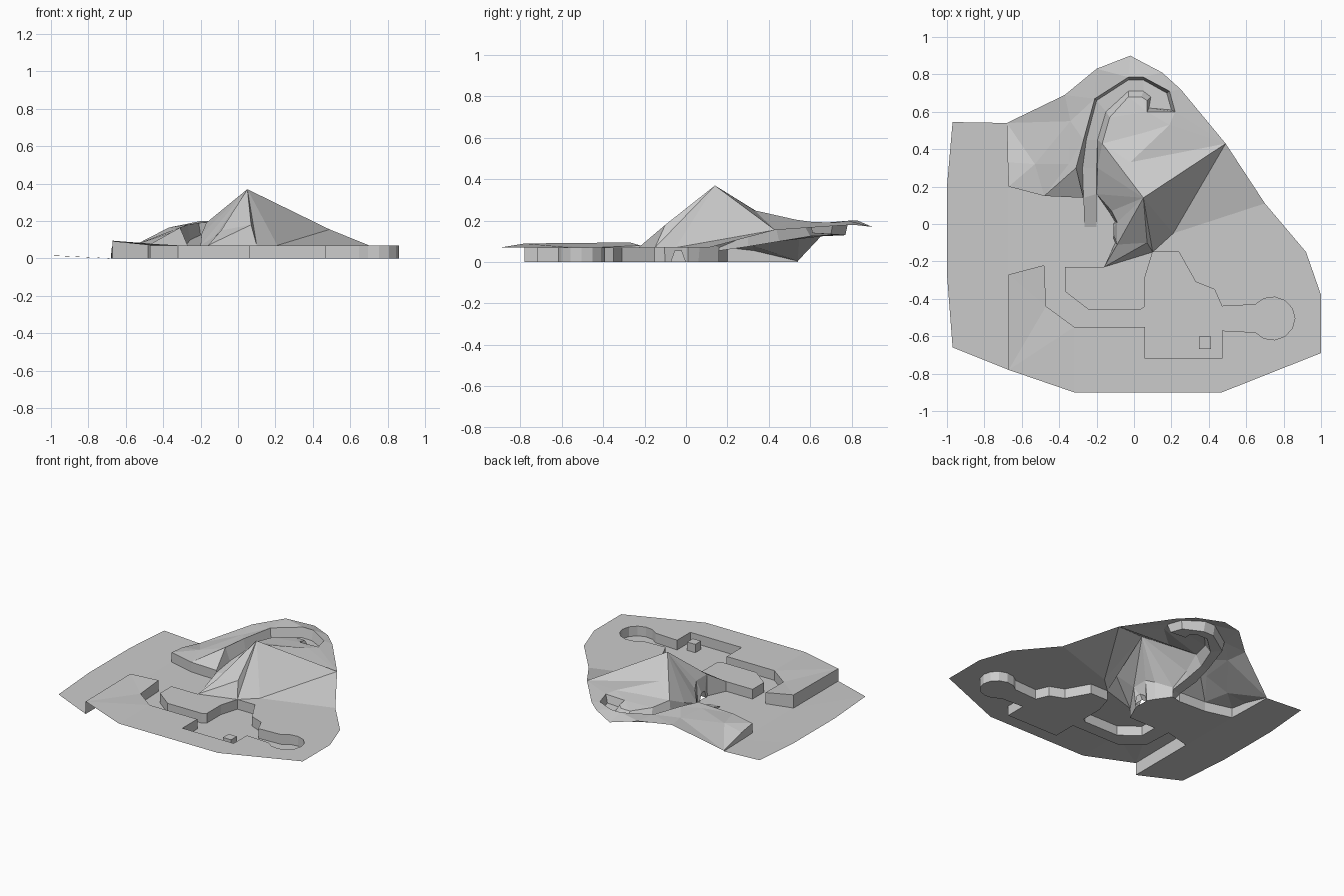
import bpy, math
from mathutils import Vector
from mathutils.geometry import delaunay_2d_cdt

if "Cube" in bpy.data.objects:
    bpy.data.objects.remove(bpy.data.objects["Cube"])


def make(name, verts, faces):
    me = bpy.data.meshes.new(name)
    me.from_pydata(verts, [], faces)
    ob = bpy.data.objects.new(name, me)
    bpy.context.collection.objects.link(ob)
    return ob


def sheet(name, outline, inner=(), ridges=()):
    """Triangulated height surface: outline plus inner points and forced ridge lines."""
    pts = list(outline) + list(inner)
    edges = [(pts.index(a), pts.index(b)) for a, b in ridges]
    r = delaunay_2d_cdt([Vector(p[:2]) for p in pts], edges,
                        [list(range(len(outline)))], 1, 1e-5)
    verts = [(v.x, v.y, pts[o[0]][2] if o else 0.07) for v, o in zip(r[0], r[3])]
    return make(name, verts, r[2])


def strip(name, a, b):
    """Quads between two polylines of equal length."""
    n = len(a)
    return make(name, list(a) + list(b),
                [(i, i + 1, n + i + 1, n + i) for i in range(n - 1)])


def at(pts, z):
    return [(p[0], p[1], z) for p in pts]


H = 0.07

# sunken channel edge: south side, round pit, courtyard
pit = [(0.74 + 0.12 * math.cos(math.radians(t)), -0.505 + 0.115 * math.sin(math.radians(t)), H)
       for t in range(-140, 141, 28)]
channel = [(-0.67, -0.78, 0.09), (-0.67, -0.27, 0.095), (-0.48, -0.22, 0.08)]
channel += at([(-0.47, -0.44), (-0.32, -0.55), (0.06, -0.55), (0.06, -0.72),
               (0.47, -0.72), (0.47, -0.57)], H)
channel += pit + at([(0.47, -0.44), (0.43, -0.35), (0.33, -0.31), (0.24, -0.15)], H)
foot = (0.1, -0.15, H)
corner = (-0.16, -0.23, H)
channel.append(foot)
block = [foot] + at([(0.06, -0.28), (0.06, -0.44), (0.03, -0.46), (-0.24, -0.46),
                     (-0.37, -0.36), (-0.37, -0.23)], H) + [corner]

# mountain west cliff, top and base
cliff = [corner, (-0.09, -0.11, 0.15), (-0.09, 0.01, 0.15), (-0.12, 0.07, 0.12), (-0.2, 0.16, 0.07)]
base = [(-0.16, -0.23, 0), (-0.1, -0.1, 0), (-0.1, 0.01, 0), (-0.13, 0.06, 0), (-0.2, 0.16, 0)]

# west hill edge
hill = [(-0.27, 0.14, 0.07), (-0.48, 0.15, 0.07), (-0.67, 0.2, 0.07),
        (-0.675, 0.33, 0.055), (-0.68, 0.54, 0.005)]

# low ground
west = [(-0.97, 0.545, 0.015), (-1, 0.2, 0.015), (-1, -0.27, 0.015), (-0.97, -0.66, 0.015)]
sheet("low_ground", at(channel + block[1:-1], 0) + base + at(hill, 0) + west)
strip("channel_wall", channel, at(channel, 0))
strip("block_wall", block, at(block, 0))
strip("hill_wall", hill, at(hill, 0))

# plateaus
east_foot = [(0.7, 0.11, H), (0.21, -0.05, H)]
rim = at([(-0.32, -0.9), (0.47, -0.9), (1, -0.69), (1, -0.38), (0.92, -0.15)], H)
sheet("south_plateau", channel[:1] + rim + east_foot + channel[:0:-1])
sheet("middle_block", block[::-1])

# spiral path
floor_out = [(-0.265, -0.015, 0), (-0.27, 0.14, 0.055), (-0.275, 0.3, 0.075), (-0.255, 0.45, 0.1),
             (-0.2, 0.66, 0.125), (-0.03, 0.77, 0.13), (0.05, 0.77, 0.13),
             (0.175, 0.7, 0.135), (0.2, 0.61, 0.14)]
floor_in = [(-0.2, -0.015, 0), (-0.2, 0.16, 0.055), (-0.2, 0.3, 0.075), (-0.195, 0.45, 0.1),
            (-0.15, 0.6, 0.125), (-0.03, 0.71, 0.13), (0.05, 0.71, 0.13),
            (0.09, 0.68, 0.135), (0.08, 0.62, 0.14)]
rim_out = [(-0.27, 0.14, 0.07), (-0.31, 0.3, 0.165), (-0.27, 0.45, 0.18), (-0.21, 0.67, 0.19),
           (-0.03, 0.785, 0.2), (0.05, 0.785, 0.2), (0.19, 0.71, 0.19), (0.22, 0.6, 0.195)]
rim_in = [(-0.2, 0.16, 0.07), (-0.195, 0.3, 0.13), (-0.17, 0.43, 0.19), (-0.13, 0.57, 0.18),
          (-0.03, 0.68, 0.17), (0.04, 0.68, 0.17), (0.07, 0.66, 0.18), (0.07, 0.6, 0.19)]
strip("path_floor", floor_in, floor_out)
strip("path_outer_wall", floor_out[1:], rim_out)
strip("path_inner_wall", rim_in, floor_in[1:])
strip("ramp_left_side", floor_out[:2], at(floor_out[:2], 0))
strip("ramp_right_side", at(floor_in[:2], 0), floor_in[:2])
make("path_end_wall", [floor_in[-1], rim_in[-1], rim_out[-1], floor_out[-1]], [(0, 1, 2, 3)])

# west hill and northern apron
apron = [(0.25, 0.72, 0.175), (0.15, 0.81, 0.18), (-0.02, 0.9, 0.17),
         (-0.2, 0.83, 0.2), (-0.37, 0.69, 0.165)]
sheet("north_hill", rim_out + apron + hill[:0:-1],
      [(-0.35, 0.32, 0.14), (-0.53, 0.32, 0.08), (-0.34, 0.55, 0.155)])

# mountain
peak = (0.05, 0.14, 0.37)
shoulder = (-0.02, 0.33, 0.25)
ledge = (0.07, -0.1, 0.18)
east = (0.49, 0.43, 0.155)
dip, knob = (0.06, 0.49, 0.2), (0.19, 0.53, 0.205)
sheet("mountain",
      [foot, east_foot[1], east_foot[0], east, apron[0]] + rim_out[-1:] + rim_in[::-1] + cliff[-2::-1],
      [peak, shoulder, ledge, dip, knob],
      [(peak, east), (peak, foot), (peak, shoulder), (shoulder, east), (peak, rim_in[2]),
       (east, east_foot[1]), (peak, cliff[1]), (ledge, cliff[1]), (ledge, corner)])

# cave door in the west cliff
strip("cliff_south", cliff[:2], base[:2])
strip("cliff_north", cliff[2:], base[2:])
arch = [base[1], cliff[1], cliff[2], base[2]]
door = [(-0.11, -0.075, 0), (-0.11, -0.055, 0.055), (-0.11, -0.02, 0.055), (-0.11, 0, 0)]
back = [(-0.07, y, z) for _, y, z in door]
strip("door_surround", arch, door)
strip("door_recess", door, back)
make("door_back", back, [(3, 2, 1, 0)])

# crate in the courtyard
bpy.ops.mesh.primitive_cube_add(size=1, location=(0.38, -0.635, 0.03))
crate = bpy.context.object
crate.name = "crate"
crate.scale = (0.065, 0.065, 0.06)
